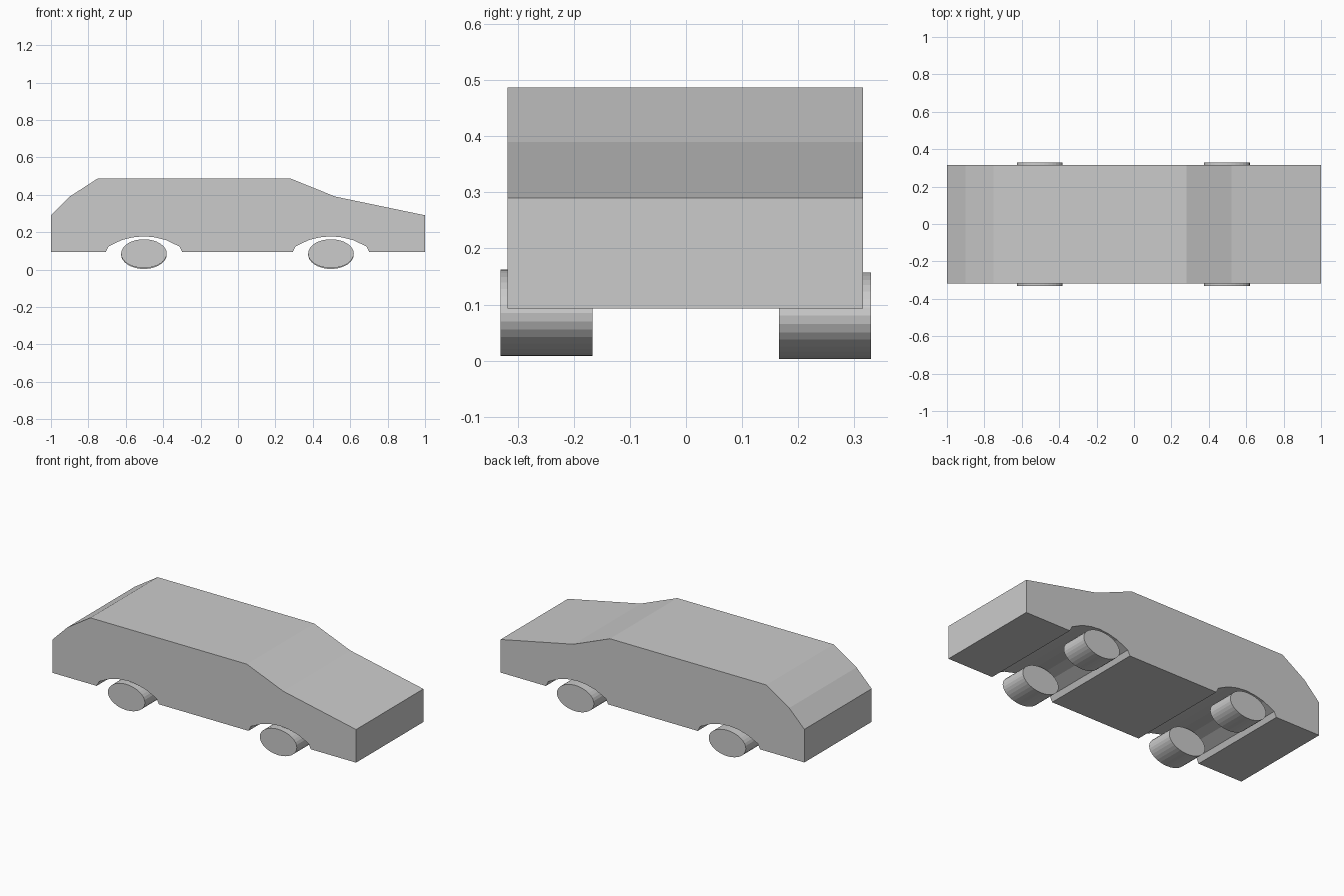
import bpy
import bmesh
import math
from mathutils import Matrix

cube = bpy.data.objects.get("Cube")
if cube:
    bpy.data.objects.remove(cube, do_unlink=True)

GREY = (0.6, 0.6, 0.6, 1.0)
grey = bpy.data.materials.new("plain grey")
grey.use_nodes = True
grey.diffuse_color = GREY
grey.node_tree.nodes["Principled BSDF"].inputs["Base Color"].default_value = GREY


def add_object(name, bm):
    bmesh.ops.recalc_face_normals(bm, faces=bm.faces[:])
    mesh = bpy.data.meshes.new(name)
    bm.to_mesh(mesh)
    bm.free()
    mesh.materials.append(grey)
    obj = bpy.data.objects.new(name, mesh)
    bpy.context.collection.objects.link(obj)
    return obj


# Side outline: roof line, then the sill with two wheel arches
SILL = 0.093
roof = [(-1, SILL), (-1, 0.29), (-0.9, 0.39), (-0.75, 0.487),
        (0.28, 0.487), (0.52, 0.39), (1, 0.29), (1, SILL)]
half_arch = [(0.205, SILL), (0.19, 0.123), (0.12, 0.157), (0.06, 0.172)]
arch = half_arch + [(0, 0.178)] + [(-x, z) for x, z in reversed(half_arch)]
outline = roof + [(cx + x, z) for cx in (0.497, -0.503) for x, z in arch]

# Body: the outline extruded across the full width
bm = bmesh.new()
side = bm.faces.new([bm.verts.new((x, -0.318, z)) for x, z in outline])
extruded = bmesh.ops.extrude_face_region(bm, geom=[side])
moved = [v for v in extruded["geom"] if isinstance(v, bmesh.types.BMVert)]
bmesh.ops.translate(bm, verts=moved, vec=(0, 0.633, 0))
add_object("body", bm)


# Wheels: oval drums, the left pair sitting slightly lower
def add_wheel(name, x, y, z):
    bm = bmesh.new()
    place = (Matrix.Translation((x, y, z)) @ Matrix.Diagonal((0.122, 1, 0.077, 1))
             @ Matrix.Rotation(math.pi / 2, 4, "X"))
    bmesh.ops.create_cone(bm, cap_ends=True, segments=32, radius1=1, radius2=1,
                          depth=0.164, matrix=place)
    add_object(name, bm)


for end, x in (("front", 0.497), ("rear", -0.503)):
    add_wheel(end + "_right_wheel", x, -0.249, 0.085)
    add_wheel(end + "_left_wheel", x, 0.248, 0.08)
